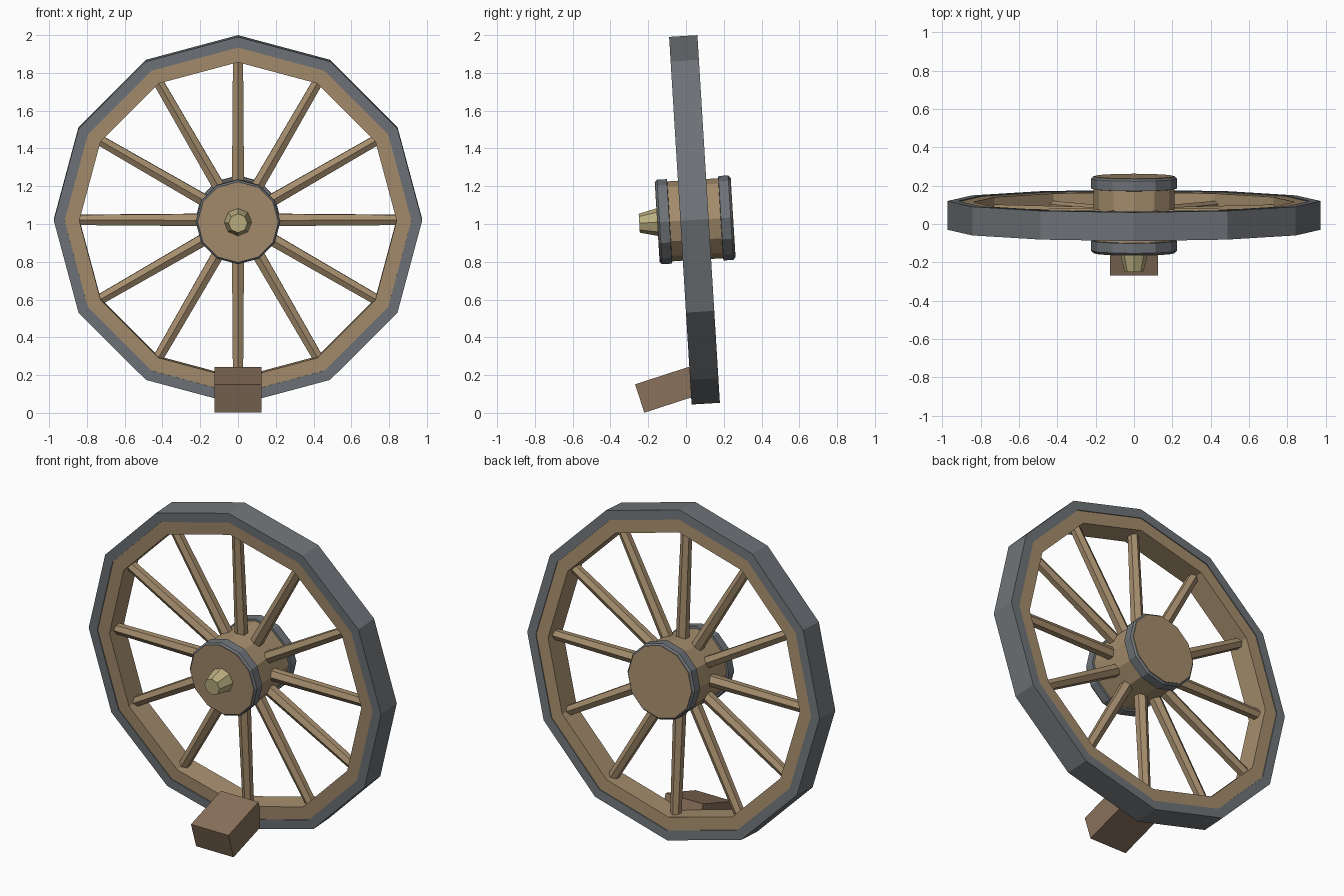
import bpy, bmesh
from math import sin, cos, pi, radians
from mathutils import Matrix

if "Cube" in bpy.data.objects:
    bpy.data.objects.remove(bpy.data.objects["Cube"])


def material(name, rgb):
    m = bpy.data.materials.new(name)
    m.diffuse_color = (*rgb, 1)
    m.use_nodes = True
    m.node_tree.nodes["Principled BSDF"].inputs["Base Color"].default_value = m.diffuse_color
    return m


wood = material("wood", (0.38, 0.27, 0.155))
iron = material("iron", (0.16, 0.175, 0.19))
brass = material("brass", (0.50, 0.43, 0.22))
dark_wood = material("dark_wood", (0.25, 0.165, 0.105))

# The whole wheel leans slightly towards the front
WHEEL = Matrix.Translation((0, 0.045, 1.022)) @ Matrix.Rotation(radians(3.5), 4, 'X')


def finish(name, bm, mat, matrix):
    bmesh.ops.recalc_face_normals(bm, faces=bm.faces)
    me = bpy.data.meshes.new(name)
    bm.to_mesh(me)
    bm.free()
    me.materials.append(mat)
    ob = bpy.data.objects.new(name, me)
    ob.matrix_world = matrix
    bpy.context.collection.objects.link(ob)
    return ob


def lathe(name, profile, mat, sides=12, ring=False, matrix=WHEEL):
    """Revolve (radius, y) points about y; closed ring or capped solid."""
    bm = bmesh.new()
    loops = [[bm.verts.new((r * sin(2 * pi * i / sides), y, r * cos(2 * pi * i / sides)))
              for i in range(sides)] for r, y in profile]
    pairs = list(zip(loops, loops[1:]))
    if ring:
        pairs.append((loops[-1], loops[0]))
    else:
        bm.faces.new(loops[0])
        bm.faces.new(loops[-1])
    for a, b in pairs:
        for i in range(sides):
            j = (i + 1) % sides
            bm.faces.new((a[i], a[j], b[j], b[i]))
    return finish(name, bm, mat, matrix)


# Iron tyre and wooden rim
lathe("tyre", [(0.975, -0.075), (0.975, 0.075), (0.918, 0.075), (0.918, -0.075)], iron, ring=True)
lathe("rim", [(0.925, -0.07), (0.925, 0.07), (0.84, 0.07), (0.84, -0.07)], wood, ring=True)

# Hub with an iron band at each end
lathe("hub", [(0.212, -0.198), (0.212, 0.205)], wood)
for name, s, end in (("front_hub_band", -1, 0.195), ("back_hub_band", 1, 0.202)):
    lathe(name, [(0.20, s * (end - 0.065)), (0.224, s * (end - 0.062)),
                 (0.224, s * (end - 0.01)), (0.214, s * end), (0.20, s * end)], iron, ring=True)

# Axle cap on the front of the hub
lathe("axle_cap", [(0.075, -0.19), (0.05, -0.293)], brass, sides=8)

# Twelve tapered spokes, each running to a corner of the rim
for k in range(12):
    turn = Matrix.Rotation(2 * pi * k / 12, 4, 'Y') @ Matrix.Rotation(pi / 2, 4, 'X')
    lathe(f"spoke_{k + 1}", [(0.037, 0.18), (0.031, 0.86)], wood, sides=6, matrix=WHEEL @ turn)

# Tilted chock block under the front of the wheel
bm = bmesh.new()
bmesh.ops.create_cube(bm, size=1)
bmesh.ops.scale(bm, vec=(0.25, 0.30, 0.158), verts=bm.verts)
finish("chock_block", bm, dark_wood,
       Matrix.Translation((0, -0.1025, 0.1225)) @ Matrix.Rotation(radians(18), 4, 'X'))
